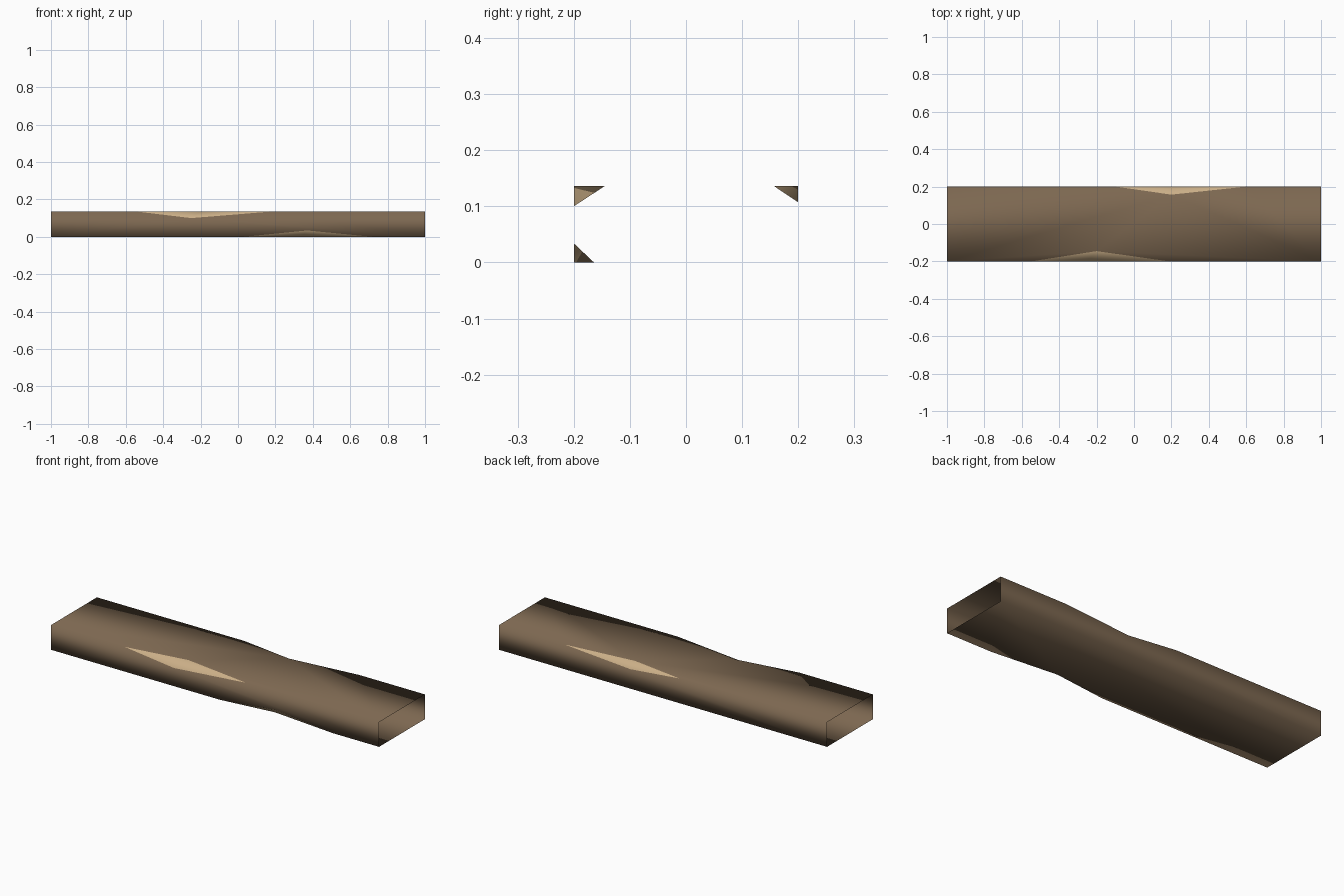
import bpy
import bmesh

if "Cube" in bpy.data.objects:
    bpy.data.objects.remove(bpy.data.objects["Cube"])

W, H, L = 0.2, 0.136, 1.0


def material(name, rgb):
    m = bpy.data.materials.new(name)
    m.diffuse_color = (*rgb, 1)
    m.use_nodes = True
    m.node_tree.nodes["Principled BSDF"].inputs["Base Color"].default_value = m.diffuse_color
    return m


# Corners of the open-ended plank, going round the section
corners = [(-W, 0), (W, 0), (W, H), (-W, H)]
# Chipped corners: start x, end x, cut point on previous wall, on next wall
chips = {
    0: (0.03, 0.72, (0.37, -W, 0.034), (0.34, -0.164, 0)),
    2: (-0.10, 0.60, (0.20, W, 0.107), (0.20, 0.157, H)),
    3: (-0.55, 0.19, (-0.20, -0.145, H), (-0.25, -W, 0.10)),
}

bm = bmesh.new()
prev_side, next_side, chip_tris = [], [], []
for i, (y, z) in enumerate(corners):
    first = bm.verts.new((-L, y, z))
    last = bm.verts.new((L, y, z))
    a, b = [first, last], [first, last]
    if i in chips:
        x0, x1, pa, pb = chips[i]
        s, e = bm.verts.new((x0, y, z)), bm.verts.new((x1, y, z))
        va, vb = bm.verts.new(pa), bm.verts.new(pb)
        a, b = [first, s, va, e, last], [first, s, vb, e, last]
        chip_tris += [(s, vb, va), (vb, e, va)]
    prev_side.append(a)
    next_side.append(b)

# Four walls, ends left open
for i in range(4):
    j = (i + 1) % 4
    bm.faces.new(next_side[i][::-1] + prev_side[j])

# Pale chipped faces
for tri in chip_tris:
    bm.faces.new(tri).material_index = 1
for f in bm.faces:
    f.smooth = True

mesh = bpy.data.meshes.new("wood_plank")
bm.to_mesh(mesh)
bm.free()
mesh.materials.append(material("brown_wood", (0.205, 0.138, 0.082)))
mesh.materials.append(material("pale_cut_wood", (0.597, 0.429, 0.245)))
plank = bpy.data.objects.new("wood_plank", mesh)
bpy.context.collection.objects.link(plank)
